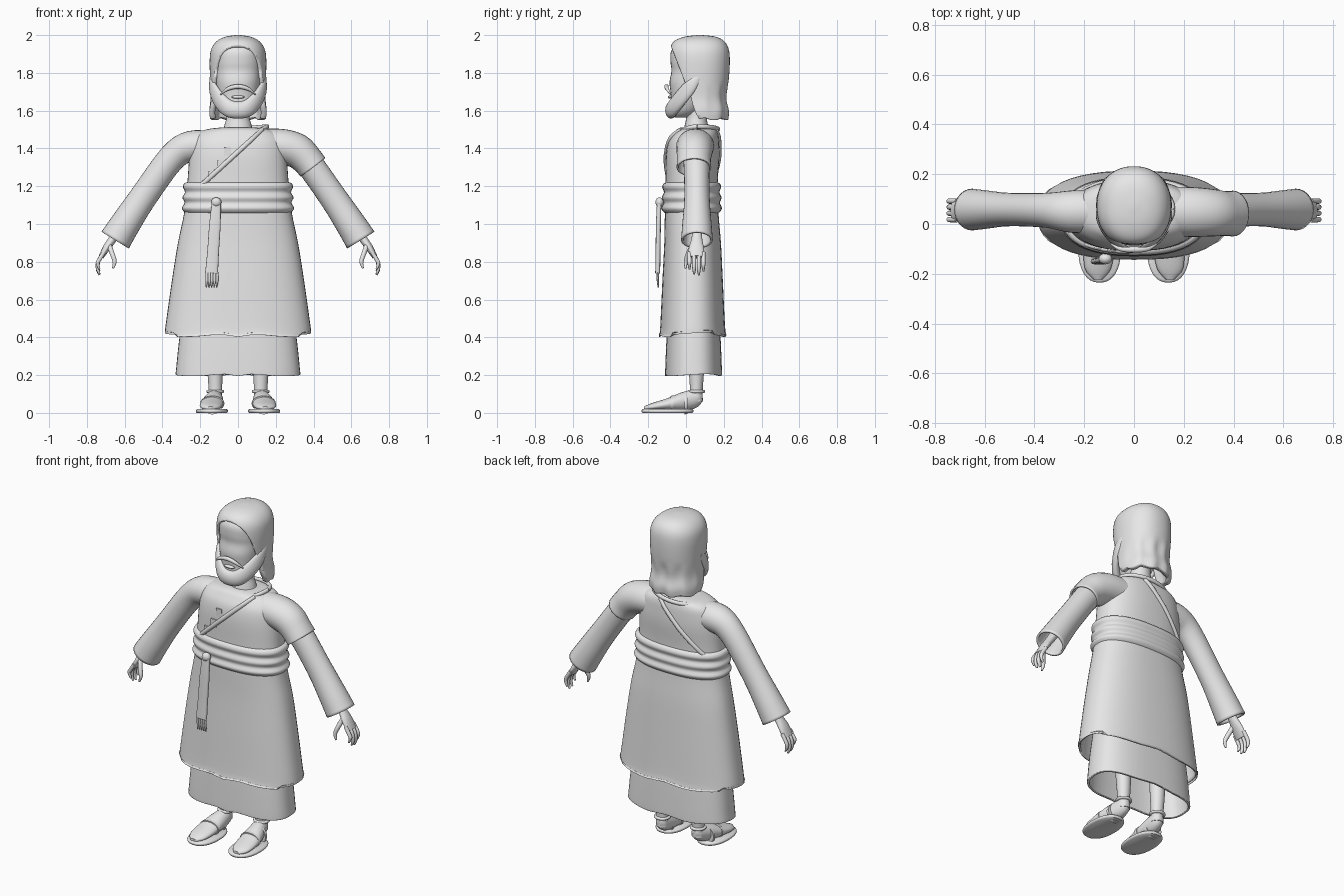
import bpy, bmesh, math
from mathutils import Vector

cube = bpy.data.objects.get("Cube")
if cube:
    bpy.data.objects.remove(cube, do_unlink=True)

grey = bpy.data.materials.new("plain_grey")
grey.use_nodes = True
grey.diffuse_color = (0.8, 0.8, 0.8, 1)
grey.node_tree.nodes["Principled BSDF"].inputs["Base Color"].default_value = (0.8, 0.8, 0.8, 1)
X, Y, Z = Vector((1, 0, 0)), Vector((0, 1, 0)), Vector((0, 0, 1))


def finish(name, bm, thick=0):
    bmesh.ops.recalc_face_normals(bm, faces=bm.faces)
    mesh = bpy.data.meshes.new(name)
    bm.to_mesh(mesh)
    bm.free()
    mesh.materials.append(grey)
    mesh.shade_smooth()
    mesh.set_sharp_from_angle(angle=math.radians(50))
    obj = bpy.data.objects.new(name, mesh)
    bpy.context.collection.objects.link(obj)
    if thick:
        mod = obj.modifiers.new("thickness", "SOLIDIFY")
        mod.thickness = thick
    return obj


def smooth(secs, steps):
    """Curve through the given sections."""
    out = []
    for i in range(len(secs) - 1):
        a, b, c, d = (secs[min(max(i + k, 0), len(secs) - 1)] for k in (-1, 0, 1, 2))
        for j in range(steps):
            t = j / steps
            out.append([0.5 * (2 * q + (r - p) * t + (2 * p - 5 * q + 4 * r - s) * t * t
                               + (3 * q - p - 3 * r + s) * t ** 3) for p, q, r, s in zip(a, b, c, d)])
    return out + [list(secs[-1])]


def sweep(name, secs, ref=Y, tangent=None, power=2.0, sides=24, caps=(True, True),
          steps=4, thick=0, edit=None):
    """Skin oval sections (x, y, z, radius along ref, radius across)."""
    secs = smooth(secs, steps)
    bm = bmesh.new()
    rings = []
    for i, s in enumerate(secs):
        t = tangent or (Vector(secs[min(i + 1, len(secs) - 1)][:3]) - Vector(secs[max(i - 1, 0)][:3])).normalized()
        u = (ref - t * ref.dot(t)).normalized()
        v = t.cross(u)
        ring = []
        for k in range(sides):
            a = 2 * math.pi * k / sides
            c, d = (math.copysign(abs(f) ** (2 / power), f) for f in (math.cos(a), math.sin(a)))
            ring.append(bm.verts.new(Vector(s[:3]) + u * (c * s[3]) + v * (d * s[4])))
        rings.append(ring)
    for lo, hi in zip(rings, rings[1:]):
        for k in range(sides):
            n = (k + 1) % sides
            bm.faces.new((lo[k], lo[n], hi[n], hi[k]))
    for use, ring in zip(caps, (rings[0], rings[-1])):
        if use:
            bm.faces.new(ring)
    if edit:
        edit(bm)
    return finish(name, bm, thick)


def upright(name, rings, **kw):
    """Stack of level ovals: (z, centre y, half width, half depth)."""
    return sweep(name, [(0, cy, z, rx, ry) for z, cy, rx, ry in rings], X, Z, **kw)


def ball(name, at, size):
    bm = bmesh.new()
    bmesh.ops.create_uvsphere(bm, u_segments=20, v_segments=12, radius=1)
    bmesh.ops.scale(bm, vec=size, verts=bm.verts)
    bmesh.ops.translate(bm, vec=at, verts=bm.verts)
    return finish(name, bm)


def wavy(top, amount):
    def edit(bm):
        for v in bm.verts:
            if v.co.z < top:
                v.co.z += amount * math.sin(5 * math.atan2(v.co.y, v.co.x))
    return edit


# Robes
robe = [(0.42, .035, .385, .178), (.45, .035, .385, .172), (.7, .035, .35, .16), (.9, .035, .318, .15),
        (1.06, .03, .285, .142), (1.22, .03, .268, .138), (1.35, .035, .258, .142), (1.43, .04, .245, .135),
        (1.475, .05, .22, .12), (1.5, .055, .17, .105), (1.51, .055, .1, .08)]
upright("outer_robe", robe, power=2.4, sides=48, caps=(False, True), thick=.012, edit=wavy(.46, .006))
upright("inner_robe", [(.2, .04, .33, .15), (.23, .04, .328, .15), (.4, .04, .31, .143), (.6, .04, .28, .13)],
        power=2.6, sides=48, caps=(False, True), thick=.012, edit=wavy(.22, .005))
upright("sash", [(1.055, .03, .27, .135), (1.065, .03, .286, .15), (1.085, .03, .297, .16), (1.112, .03, .283, .15),
                 (1.14, .03, .294, .158), (1.168, .03, .281, .147), (1.195, .03, .291, .156),
                 (1.215, .03, .284, .148), (1.222, .03, .265, .13)], power=2.4, sides=48)


def robe_y(x, z, side):
    """Depth of the robe surface, side -1 front and 1 back."""
    for lo, hi in zip(robe, robe[1:]):
        if lo[0] <= z <= hi[0]:
            f = (z - lo[0]) / (hi[0] - lo[0])
            cy, rx, ry = (p + (q - p) * f for p, q in zip(lo[1:], hi[1:]))
            return cy + side * ry * max(0, 1 - min(1, abs(x / rx)) ** 2.4) ** (1 / 2.4)
    return .05


# Diagonal edging, its square tabs and the collar
def edging(name, start, end, side):
    pts = []
    for i in range(11):
        x, z = (p + (q - p) * i / 10 for p, q in zip(start, end))
        pts.append((x, robe_y(x, z, side) + side * .003, z, .013, .01))
    sweep(name, pts, Z, sides=10, steps=2)


edging("front_edging", (.13, 1.5), (-.2, 1.2), -1)
edging("back_edging", (.06, 1.495), (-.22, 1.2), 1)
for i, (x, z) in enumerate([(-.055, 1.385), (-.09, 1.315), (-.14, 1.255)]):
    bm = bmesh.new()
    bmesh.ops.create_cube(bm, size=1)
    bmesh.ops.scale(bm, vec=(.036, .009, .046), verts=bm.verts)
    bmesh.ops.translate(bm, vec=(x, robe_y(x, z, -1) - .001, z), verts=bm.verts)
    finish("robe_tab_%d" % (i + 1), bm)
ring = []
for i in range(33):
    a = 2 * math.pi * i / 32
    ring.append((.155 * math.cos(a), .06 + .11 * math.sin(a),
                 1.502 + .014 * math.cos(a) - .035 * max(0, -math.sin(a)) ** 2, .012, .011))
sweep("collar", ring, Z, sides=10, steps=1, caps=(False, False))

# Tied end of the sash
ball("sash_knot", (-.115, -.14, 1.115), (.027, .022, .026))
sweep("sash_tail", [(-.115, -.142, 1.11, .024, .012), (-.122, -.146, 1.0, .03, .013),
                    (-.132, -.148, .85, .031, .013), (-.14, -.15, .74, .034, .013)], X, power=3)
for i in range(5):
    x = -.165 + .0135 * i
    sweep("fringe_%d" % (i + 1), [(x, -.15, .745, .007, .006), (x, -.149, .7, .007, .006),
                                  (x - .003, -.147, .665, .003, .003)], X, sides=8)

# Neck and head
upright("neck", [(1.47, .055, .085, .075), (1.53, .055, .07, .06), (1.57, .055, .06, .055), (1.65, .05, .06, .06)])
upright("head", [(1.565, -.02, .035, .04), (1.6, -.005, .075, .075), (1.68, .02, .105, .1), (1.75, .025, .115, .112),
                 (1.81, .03, .118, .107), (1.86, .03, .12, .112), (1.92, .035, .115, .112), (1.97, .05, .07, .08)],
        sides=32, power=2.2)


def open_face(bm):
    """Slice the hair off along a sloping plane to bare the face."""
    slope = Vector((0, .155, -.4))
    bmesh.ops.bisect_plane(bm, geom=bm.verts[:] + bm.edges[:] + bm.faces[:], plane_co=(0, -.085, 1.955),
                           plane_no=Vector((0, slope.z, -slope.y)), clear_outer=True)
    # Gentle locks toward the bottom
    for v in bm.verts:
        if v.co.z < 1.72:
            a = math.atan2(v.co.y - .07, v.co.x)
            v.co.z += .006 * math.sin(9 * a)
            v.co.y += .004 * math.sin(11 * a)


upright("hair", [(1.555, .085, .148, .138), (1.6, .075, .152, .152), (1.67, .07, .145, .143), (1.77, .07, .148, .157),
                 (1.87, .07, .15, .162), (1.93, .07, .14, .155), (1.97, .07, .11, .13), (1.992, .075, .065, .08),
                 (2.0, .075, .012, .012)], sides=64, power=2.2, caps=(False, True), thick=.03, edit=open_face)


# Beard and moustache, mirrored about the middle
def mirrored(half):
    return half + [(-s[0],) + s[1:] for s in half[-2::-1]]


sweep("beard", mirrored([(-.142, .065, 1.775, .016, .008), (-.135, .02, 1.725, .036, .016),
                         (-.105, -.03, 1.665, .042, .022), (-.055, -.07, 1.615, .045, .028),
                         (0, -.08, 1.603, .045, .03)]), Z)
sweep("moustache", mirrored([(-.092, -.08, 1.685, .003, .003), (-.055, -.1, 1.715, .01, .009),
                             (0, -.103, 1.728, .012, .012)]), Z, sides=12)
ball("lower_lip", (0, -.082, 1.672), (.035, .014, .009))

# Arms, hands, legs and sandals
for s, side in ((1, "left"), (-1, "right")):
    def limb(part, secs, *args, **kw):
        sweep(side + "_" + part, [(s * q[0],) + q[1:] for q in secs], *args, **kw)

    limb("sleeve", [(.13, .05, 1.41, .085, .08), (.25, .05, 1.41, .085, .083), (.35, .055, 1.35, .07, .074),
                    (.5, .058, 1.145, .067, .073), (.6, .058, .995, .078, .08), (.65, .058, .915, .084, .085)],
         sides=28, caps=(True, False), thick=.012)
    limb("palm", [(.61, .058, 1.0, .028, .026), (.66, .058, .925, .028, .022), (.695, .055, .875, .04, .02),
                  (.725, .055, .825, .042, .014)])
    for i, (y, low) in enumerate([(.018, .76), (.043, .735), (.068, .73), (.092, .75)]):
        limb("finger_%d" % (i + 1), [(.71, y, .85, .011, .011), (.738, y, .805, .011, .011),
                                     (.743, y, low + .03, .01, .01), (.733, y, low, .005, .005)], sides=10)
    limb("thumb", [(.685, .04, .895, .014, .014), (.665, .012, .84, .014, .013), (.653, 0, .80, .011, .011),
                   (.662, -.002, .765, .005, .005)], sides=10)
    limb("leg", [(.12, .055, .06, .036, .034), (.12, .055, .13, .036, .034), (.122, .055, .25, .042, .042),
                 (.125, .05, .45, .05, .05)], X)
    limb("foot", [(.145, -.222, .024, .018, .01), (.145, -.18, .032, .052, .02), (.14, -.1, .045, .062, .032),
                  (.132, -.03, .058, .055, .048), (.124, .03, .07, .044, .052), (.12, .07, .08, .033, .042),
                  (.12, .088, .085, .015, .02)], X, -Y)
    limb("sole", [(.138, -.098, 0, .08, .133), (.138, -.098, .006, .085, .137), (.138, -.098, .014, .085, .137),
                  (.138, -.098, .02, .078, .13)], X, Z, power=2.3, sides=32)
    limb("ankle_strap", [(.12, .055, .105, .04, .04), (.12, .055, .109, .046, .045), (.12, .055, .117, .046, .045),
                         (.12, .055, .121, .04, .04)], X, Z)
    for i, (y, w, h) in enumerate([(-.075, .064, .042), (0, .054, .056)]):
        limb("foot_strap_%d" % (i + 1), [(.136, y - .008, .048, w, h), (.136, y + .008, .05, w, h)], X, -Y, steps=1)

# Short over-sleeve on the left shoulder
sweep("left_over_sleeve", [(.14, .05, 1.415, .1, .09), (.24, .048, 1.41, .1, .092), (.315, .045, 1.385, .095, .092),
                           (.365, .042, 1.34, .09, .084), (.397, .042, 1.3, .092, .082)],
      sides=28, caps=(True, False), thick=.01)
